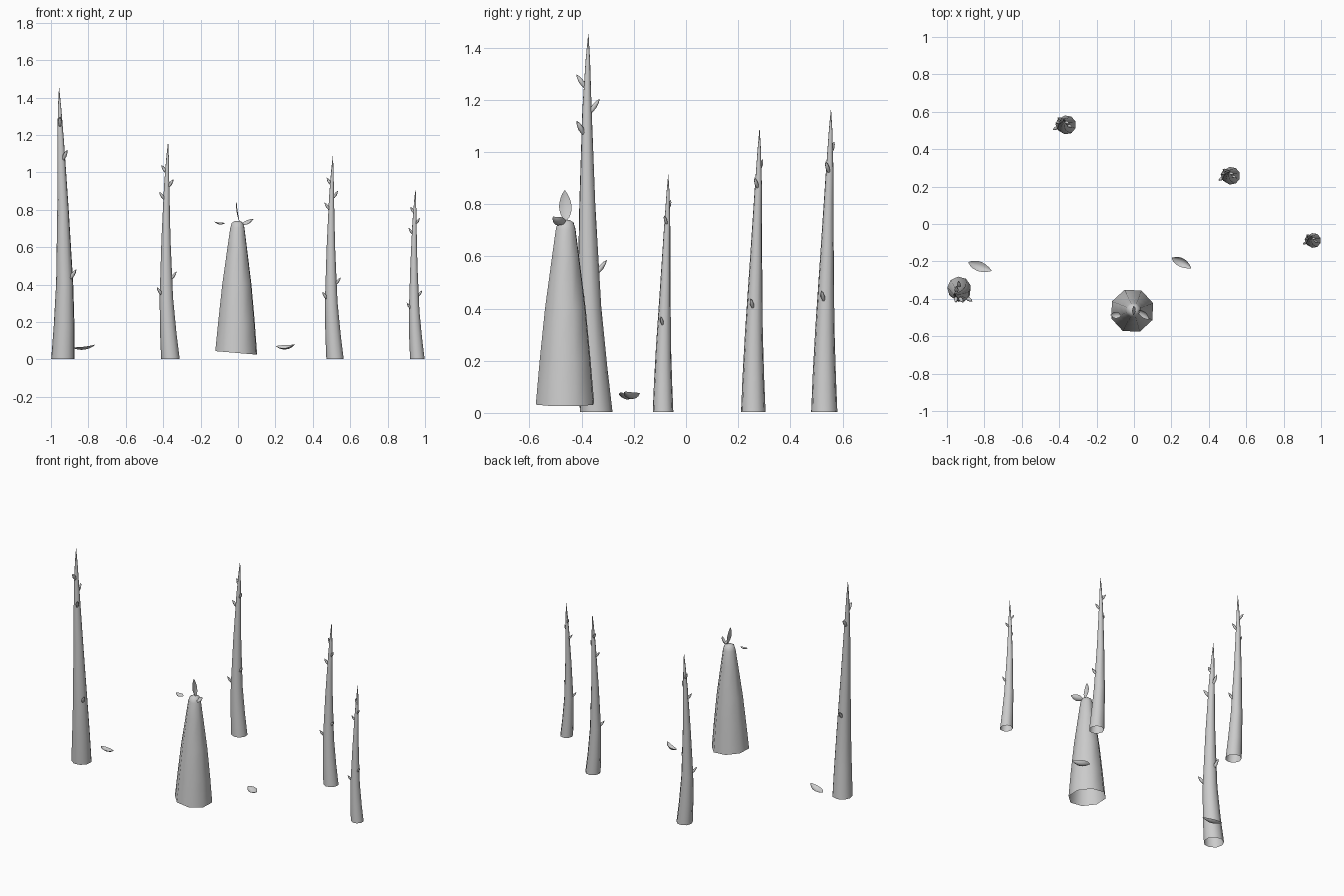
import bpy, bmesh, math
from mathutils import Vector, Matrix

if "Cube" in bpy.data.objects:
    bpy.data.objects.remove(bpy.data.objects["Cube"])


def finish(bm, name):
    bmesh.ops.remove_doubles(bm, verts=bm.verts, dist=1e-5)
    bmesh.ops.recalc_face_normals(bm, faces=bm.faces)
    for f in bm.faces:
        f.smooth = True
    me = bpy.data.meshes.new(name)
    bm.to_mesh(me)
    bm.free()
    ob = bpy.data.objects.new(name, me)
    bpy.context.collection.objects.link(ob)
    return ob


def tube(bm, points, radii, sides=8, phase=0.0, axis=None, tilt=0.0):
    """Loft rings along points; the start stays open."""
    z = Vector(axis or (0, 0, 1)).normalized()
    q = z.to_track_quat('Z', 'Y')
    rings = []
    for k, (p, r) in enumerate(zip(points, radii)):
        ring = []
        for i in range(sides):
            a = phase + 2 * math.pi * i / sides
            v = Vector(p) + q @ Vector((r * math.cos(a), r * math.sin(a), 0))
            if k == 0:
                v.z += tilt * math.cos(a)
            ring.append(bm.verts.new(v))
        rings.append(ring)
    for a, b in zip(rings, rings[1:]):
        for i in range(sides):
            j = (i + 1) % sides
            bm.faces.new((a[i], a[j], b[j], b[i]))
    return rings


def lerp_table(table, t):
    for a, b in zip(table, table[1:]):
        if t <= b[0]:
            f = (t - a[0]) / (b[0] - a[0])
            return [x + (y - x) * f for x, y in zip(a[1:], b[1:])]
    return table[-1][1:]


# Stem template for unit height: t, x, y, radius
STEM = [(0, 0, 0, .044), (.12, -.010, 0, .039), (.28, -.019, .002, .032),
        (.55, -.021, .010, .0215), (.8, -.018, .018, .0125),
        (.93, -.014, .021, .006), (1, -.012, .022, .0005)]
# Thorns: tip height, compass angle
THORNS = [(.893, 155), (.828, -25), (.77, 195), (.402, -18), (.33, 212)]


def stem(name, x, y, height, turn):
    bm = bmesh.new()
    tube(bm, [(s[1], s[2], s[0]) for s in STEM], [s[3] for s in STEM], 9)
    for t, deg in THORNS:
        cx, cy, r = lerp_table(STEM, t)
        d = Vector((math.cos(math.radians(deg)), math.sin(math.radians(deg)), 0))
        base = Vector((cx, cy, t - .034)) + d * r * .85
        tip = Vector((cx, cy, t)) + d * (r + .022)
        tube(bm, [base.lerp(tip, f) for f in (0, .4, .75, 1)],
             [.005, .0075, .005, .0003], 6, 0, tip - base)
    ob = finish(bm, name)
    ob.matrix_world = (Matrix.Translation((x, y, 0.003)) @
                       Matrix.Rotation(math.radians(turn), 4, 'Z') @
                       Matrix.Scale(height, 4))


def leaf(name, base, tip, normal, width, cup):
    """Cupped pointed oval; ends and edges lift along the normal."""
    bm = bmesh.new()
    base, tip = Vector(base), Vector(tip)
    ax = tip - base
    side = Vector(normal).cross(ax).normalized()
    n = ax.cross(side).normalized()
    rows = []
    for i in range(9):
        t = i / 8
        w = width / 2 * math.sin(math.pi * t ** .9) ** .75 if 0 < i < 8 else .002
        rows.append([bm.verts.new(base + ax * t + side * w * s +
                                  n * cup * ((2 * t - 1) ** 2 - 1 + .7 * s * s * w / (width / 2)))
                     for s in (-1, -.5, 0, .5, 1)])
    for a, b in zip(rows, rows[1:]):
        for j in range(4):
            bm.faces.new((a[j], a[j + 1], b[j + 1], b[j]))
    finish(bm, name)


# Four thorny stems
stem("thorny_stem_left", -.935, -.345, 1.45, 115)
stem("thorny_stem_back", -.36, .53, 1.16, 0)
stem("thorny_stem_right", .52, .258, 1.085, 0)
stem("thorny_stem_far_right", .96, -.088, .91, 0)

# Stout tapered stump, open below
bm = bmesh.new()
prof = [(.035, .119), (.2, .104), (.4, .083), (.6, .055), (.705, .04), (.73, .032), (.74, .015)]
rings = tube(bm, [(-.01 + .007 * z / .74, -.464 + .004 * z, z) for z, r in prof],
             [r for z, r in prof], 8, math.radians(20), tilt=.01)
bm.faces.new(rings[-1])
finish(bm, "tapered_stump")

# Sprouting leaves on the stump
leaf("upright_leaf", (.008, -.46, .735), (-.008, -.465, .852), (1, 0, 0), .048, .008)
leaf("right_sprout_leaf", (.02, -.465, .725), (.082, -.51, .75), (-.2, -.6, .8), .042, .012)
leaf("left_sprout_leaf", (-.07, -.49, .728), (-.125, -.485, .735), (0, -.2, 1), .036, .010)

# Fallen leaves
leaf("fallen_leaf_right", (.203, -.182, .07), (.305, -.235, .08), (-.2, -.3, 1), .05, .022)
leaf("fallen_leaf_left", (-.885, -.205, .062), (-.763, -.25, .078), (0, .1, 1), .052, .018)
